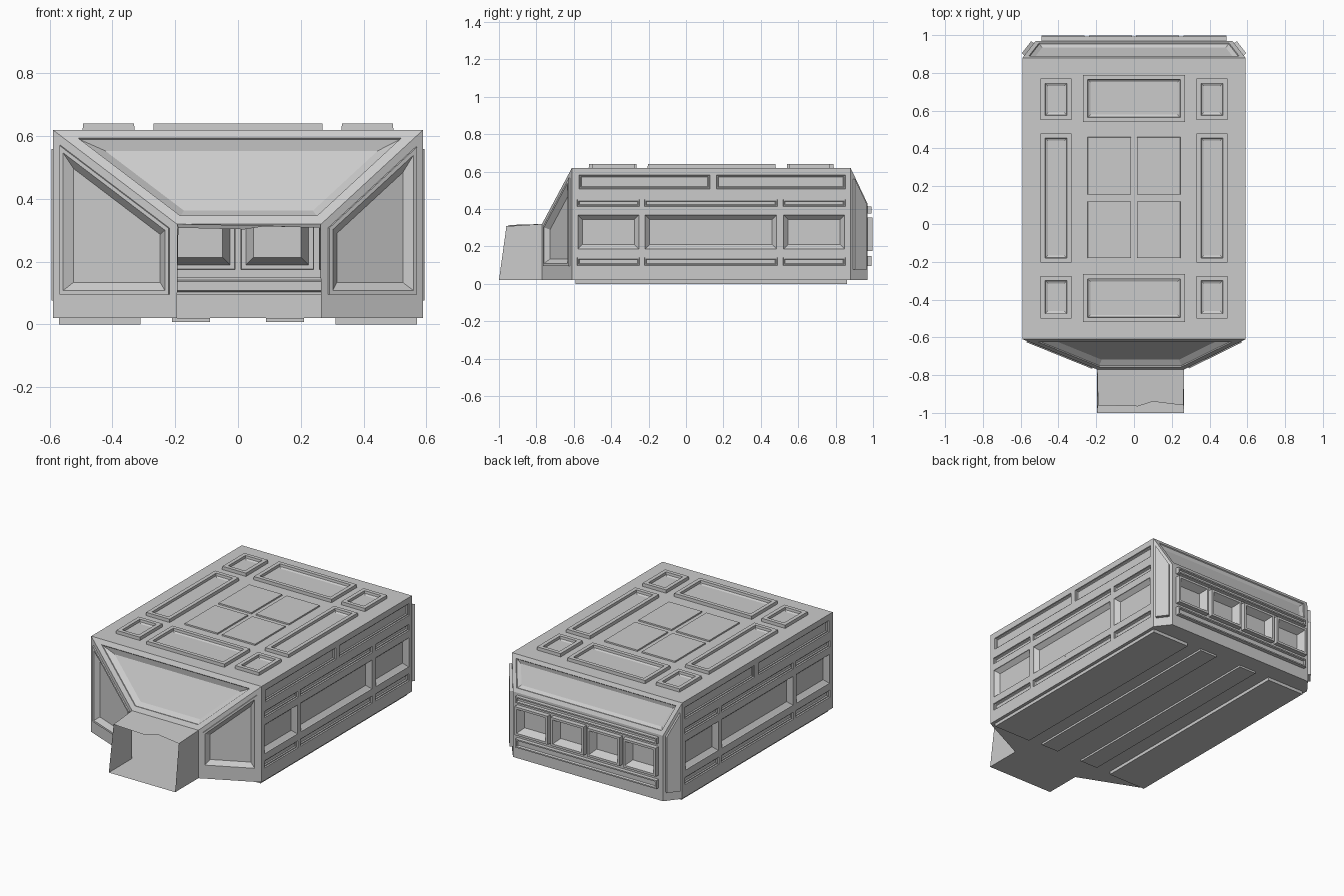
import bpy, bmesh
from mathutils import Vector

if "Cube" in bpy.data.objects:
    bpy.data.objects.remove(bpy.data.objects["Cube"])


def finish(bm, name):
    me = bpy.data.meshes.new(name)
    bm.to_mesh(me)
    bm.free()
    ob = bpy.data.objects.new(name, me)
    bpy.context.collection.objects.link(ob)
    return ob


def relief(bm, face, steps):
    # each step insets the panel and moves it out (+) or in (-)
    for inset, depth in steps:
        bm.normal_update()
        bmesh.ops.inset_individual(bm, faces=[face], thickness=inset, depth=depth,
                                   use_even_offset=True)


def wall(name, quad, urange, vrange, panels):
    # quad wall (counter-clockwise from outside) with panels (u0, u1, v0, v1, steps)
    a, b, c, d = [Vector(p) for p in quad]
    (u0, u1), (v0, v1) = urange, vrange
    rects = []
    for p in panels:
        us = sorted((t - u0) / (u1 - u0) for t in p[:2])
        vs = sorted((t - v0) / (v1 - v0) for t in p[2:4])
        rects.append((*us, *vs, p[4]))
    cu = sorted({0, 1} | {round(t, 5) for r in rects for t in r[:2]})
    cv = sorted({0, 1} | {round(t, 5) for r in rects for t in r[2:4]})
    bm = bmesh.new()

    def quad_face(s0, s1, t0, t1):
        pts = [a.lerp(b, s).lerp(d.lerp(c, s), t)
               for s, t in ((s0, t0), (s1, t0), (s1, t1), (s0, t1))]
        return bm.faces.new([bm.verts.new(p) for p in pts])

    for i in range(len(cu) - 1):
        for j in range(len(cv) - 1):
            mu, mv = (cu[i] + cu[i + 1]) / 2, (cv[j] + cv[j + 1]) / 2
            if not any(r[0] < mu < r[1] and r[2] < mv < r[3] for r in rects):
                quad_face(cu[i], cu[i + 1], cv[j], cv[j + 1])
    bmesh.ops.remove_doubles(bm, verts=bm.verts[:], dist=1e-5)
    for r in rects:
        relief(bm, quad_face(*r[:4]), r[4])
    return finish(bm, name)


def plate(name, polys, steps=()):
    # flat polygons; the first one may carry a relief
    bm = bmesh.new()
    faces = [bm.faces.new([bm.verts.new(p) for p in poly]) for poly in polys]
    relief(bm, faces[0], steps)
    return finish(bm, name)


W, F, B, Z0, Z1 = 0.59, -0.61, 0.88, 0.02, 0.62      # main body
BX, BY, BZ = 0.52, 0.97, 0.43                        # rear face
NL, NR, NY, NZ = -0.195, 0.265, -0.77, 0.32          # nose opening

RECESS = [(0.012, 0.0), (0.002, -0.006), (0.022, -0.022)]
BAR = [(0.008, 0.0), (0.002, -0.008), (0.006, 0.0), (0.004, -0.006)]
ROOF = [(0.001, 0.02), (0.024, 0.0), (0.002, -0.015), (0.012, -0.006)]
FLAT = [(0.001, 0.008)]
REAR = [(0.001, 0.028), (0.014, 0.0), (0.024, -0.045)]
REAR_BAR = [(0.001, 0.022), (0.008, 0.0), (0.004, -0.012)]
FRONT = [(0.025, 0.0), (0.001, 0.007), (0.012, 0.0), (0.026, -0.024)]

# side walls
cols = [(-0.59, -0.24), (-0.23, 0.497), (0.51, 0.86)]
side = [(-0.58, 0.135, 0.50, 0.59, BAR), (0.155, 0.86, 0.50, 0.59, BAR)]
for y0, y1 in cols:
    side += [(y0, y1, 0.405, 0.46, BAR), (y0, y1, 0.175, 0.38, RECESS),
             (y0, y1, 0.09, 0.15, BAR)]
for name, x, y0, y1 in (("right_wall", W, F, B), ("left_wall", -W, B, F)):
    wall(name, [(x, y0, Z0), (x, y1, Z0), (x, y1, Z1), (x, y0, Z1)],
         (y0, y1), (Z0, Z1), side)

# roof
roof = [(-0.27, 0.27, 0.54, 0.79, ROOF), (-0.27, 0.27, -0.52, -0.265, ROOF)]
for s in (-1, 1):
    for y0, y1 in ((0.55, 0.77), (-0.205, 0.48), (-0.50, -0.275)):
        roof.append((s * 0.33, s * 0.495, y0, y1, ROOF))
    for y0, y1 in ((0.155, 0.46), (-0.18, 0.12)):
        roof.append((s * 0.015, s * 0.245, y0, y1, FLAT))
wall("roof", [(-W, F, Z1), (W, F, Z1), (W, B, Z1), (-W, B, Z1)], (-W, W), (F, B), roof)

# rear wall with four windows and two bars
rear = [(-0.49, 0.49, 0.375, 0.415, REAR_BAR), (-0.49, 0.49, 0.095, 0.15, REAR_BAR)]
rear += [(-0.49 + 0.25 * i, -0.26 + 0.25 * i, 0.175, 0.355, REAR) for i in range(4)]
wall("rear_wall", [(BX, BY, Z0), (-BX, BY, Z0), (-BX, BY, BZ), (BX, BY, BZ)],
     (BX, -BX), (Z0, BZ), rear)

# rear slope and rear corners
plate("rear_slope", [[(W, B, Z1), (-W, B, Z1), (-BX, BY, BZ), (BX, BY, BZ)][::-1]],
      [(0.025, 0.0), (0.002, -0.006), (0.02, -0.012)])
for s, name in ((1, "rear_corner_right"), (-1, "rear_corner_left")):
    poly = [(s * W, B, Z0), (s * BX, BY, Z0), (s * BX, BY, BZ), (s * W, B, Z1)]
    low = [(s * W, B, Z0), (s * BX, BY, Z0), (s * BX, BY, 0.06), (s * W, B, 0.06)]
    poly[0], poly[1] = low[3], low[2]
    plate(name, [poly[::s], low[::s]], [(0.016, 0.0), (0.001, 0.018)])

# front windscreen and cheeks
plate("front_slope", [[(-W, F, Z1), (NL, NY, NZ), (NR, NY, NZ), (W, F, Z1)]],
      [(0.03, 0.0), (0.002, -0.006), (0.03, -0.02)])
for s, nx, name in ((-1, NL, "cheek_left"), (1, NR, "cheek_right")):
    up = [(s * W, F, 0.07), (nx, NY, 0.07), (nx, NY, NZ), (s * W, F, Z1)]
    low = [(s * W, F, Z0), (nx, NY, Z0), (nx, NY, 0.07), (s * W, F, 0.07)]
    plate(name, [up[::-s], low[::-s]], FRONT)

# open intake duct with an uneven upper lip
lip = [(NL + 0.005, -0.96, 0.308), (0.02, -0.965, 0.303), (0.1, -0.94, 0.315),
       (NR - 0.003, -0.96, 0.308)]
plate("intake_top", [[(NR, NY, NZ), (NL, NY, NZ), *lip]])
plate("intake_sides", [
    [(NL, NY, Z0), (NL, -1, Z0), lip[0], (NL, NY, NZ)][::-1],
    [(NR, NY, Z0), (NR, -1, Z0), lip[3], (NR, NY, NZ)]])

# floor
plate("floor", [[(-W, F, Z0), (-W, B, Z0), (-BX, BY, Z0), (BX, BY, Z0), (W, B, Z0),
                 (W, F, Z0), (NR, NY, Z0), (NR, -1, Z0), (NL, -1, Z0), (NL, NY, Z0)]])

# skid strips under the floor
for s, label in ((-1, "left"), (1, "right")):
    for kind, x0, x1, z in (("outer", 0.31, 0.57, 0.0), ("inner", 0.09, 0.21, 0.008)):
        bm = bmesh.new()
        bmesh.ops.create_cube(bm, size=1)
        bmesh.ops.scale(bm, vec=(x1 - x0, 1.45, Z0 - z), verts=bm.verts[:])
        bmesh.ops.translate(bm, vec=(s * (x0 + x1) / 2, 0.135, (Z0 + z) / 2),
                            verts=bm.verts[:])
        finish(bm, f"{kind}_skid_{label}")
